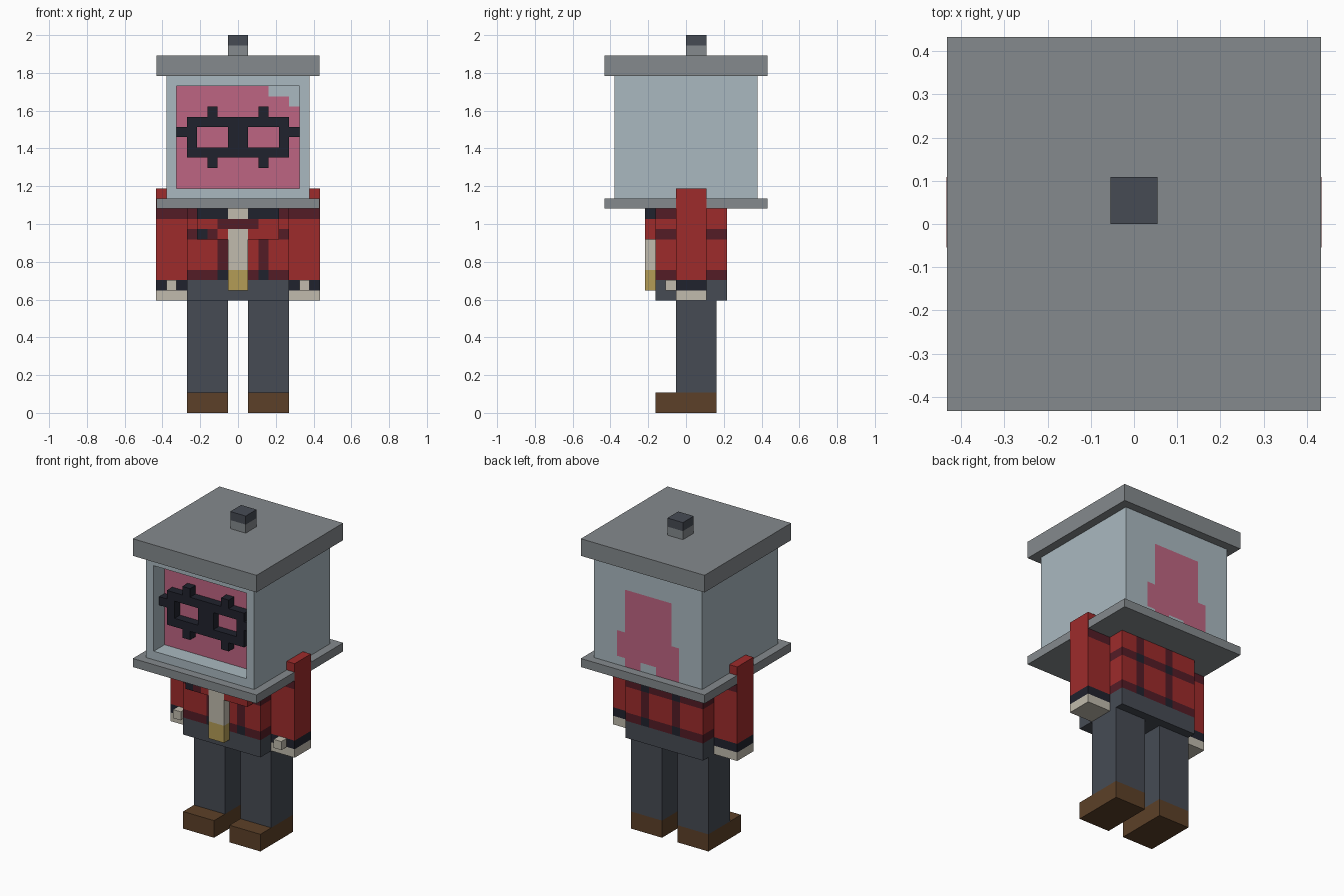
import bpy, bmesh
from mathutils import Matrix, Vector

if "Cube" in bpy.data.objects:
    bpy.data.objects.remove(bpy.data.objects["Cube"], do_unlink=True)

U = 2 / 37  # one grid unit; the figure is 37 units tall


def material(name, rgb):
    lin = [((c / 255 + 0.055) / 1.055) ** 2.4 for c in rgb] + [1]
    m = bpy.data.materials.new(name)
    m.use_nodes = True
    m.diffuse_color = lin
    m.node_tree.nodes["Principled BSDF"].inputs["Base Color"].default_value = lin
    return m


MATS = {n: material(n, c) for n, c in {
    "grey metal": (133, 138, 141), "pale glass": (170, 185, 192),
    "slate": (70, 75, 84), "red": (158, 43, 43), "dark red": (84, 28, 38),
    "near black": (32, 34, 45), "cream": (193, 187, 173),
    "gold": (180, 156, 86), "brown": (92, 64, 40), "pink": (190, 101, 130)}.items()}


def block(name, x, y, z, paint, cuts=(), window=None):
    """Box from ranges in units; cut along planes, then paint by name or rule."""
    bm = bmesh.new()
    lo, hi = Vector((x[0], y[0], z[0])), Vector((x[1], y[1], z[1]))
    bmesh.ops.create_cube(bm, size=1, matrix=Matrix.Translation((lo + hi) / 2)
                          @ Matrix.Diagonal((*(hi - lo), 1)))
    for axis, places in zip((0, 1, 2), cuts):
        for p in places:
            co, no = Vector(), Vector()
            co[axis], no[axis] = p, 1
            bmesh.ops.bisect_plane(bm, geom=bm.verts[:] + bm.edges[:] + bm.faces[:],
                                   plane_co=co, plane_no=no)
    bm.normal_update()
    if window:
        front = [f for f in bm.faces if f.normal.y < -0.9
                 and window(f.calc_center_median())]
        bmesh.ops.inset_region(bm, faces=front, thickness=0, depth=-2)
        bm.normal_update()
    names = []
    for f in bm.faces:
        c = paint if isinstance(paint, str) else paint(f.calc_center_median(), f.normal)
        if c not in names:
            names.append(c)
        f.material_index = names.index(c)
    bmesh.ops.scale(bm, vec=(U, U, U), verts=bm.verts)
    me = bpy.data.meshes.new(name)
    bm.to_mesh(me)
    bm.free()
    for n in names:
        me.materials.append(MATS[n])
    ob = bpy.data.objects.new(name, me)
    bpy.context.collection.objects.link(ob)
    return ob


def span(s, a, b):
    return tuple(sorted((s * a, s * b)))


# Colour rules
def plaid(c, n):
    band = 13 < c.z < 14 or 17 < c.z < 18
    column = abs(n.y) > 0.5 and (-2 < c.x < -1 or 2 < c.x < 3)
    if band and column:
        return "near black"
    if band or column or (c.z > 19 and c.y < -1):
        return "dark red"
    return "red"


def sleeve(c, n):
    if c.z < 12:
        return "cream"
    if c.z < 13:
        return "near black"
    return "dark red" if 19 < c.z < 20 and abs(n.y) > 0.5 else "red"


def lapel(c, n):
    if c.z > 19:
        return "near black"
    if c.z < 18:
        return "near black" if c.x < -3 else "dark red" if c.x < -2 else "red"
    return "dark red" if abs(c.x) < 2 else "red"


def shirt(c, n):
    if c.z < 14:
        return "gold"
    return "dark red" if 18 < c.z < 19 else "cream"


def tank(c, n):
    if n.y < -0.9 and c.y > -6:  # face at the back of the window
        notch = (c.x > 3 and c.z > 31) or (c.x > 5 and c.z > 30)
        return "pale glass" if notch else "pink"
    if n.y > 0.9:  # shape seen through the rear
        wide = abs(c.x) < 4 and c.z < 25
        tall = abs(c.x) < 3 and c.z < 30
        gap = c.z < 22 and (abs(c.x) < 1 or c.x > 3)
        return "pink" if (wide or tall) and not gap else "pale glass"
    return "pale glass"


# Legs, boots, arms and thumbs, mirrored
for side, s in (("right", -1), ("left", 1)):
    block(side + "_boot", span(s, 1, 5), (-3, 3), (0, 2), "brown")
    block(side + "_leg", span(s, 1, 5), (-1, 3), (2, 11), "slate")
    block(side + "_arm", span(s, 5, 8.03), (-1, 2), (11, 22), sleeve,
          ((), (), (12, 13, 19, 20)))
    block(side + "_thumb", span(s, 6, 7), (-2, -1), (12, 13), "cream")
    block(side + "_lapel", span(s, 1, 4), (-4, -3), (17, 20), lapel,
          ((-3, -2, 2), (), (18, 19)))

# Body
block("hips", (-5, 5), (-3, 4), (11, 13), "slate")
block("jacket", (-5, 5), (-3, 4), (13, 20), plaid,
      ((-2, -1, 2, 3), (-1,), (14, 17, 18, 19)))
block("shirt_front", (-1, 1), (-4, -3), (12, 20), shirt, ((), (), (14, 18, 19)))

# Lantern head
block("head_base", (-8, 8), (-8, 8), (20, 21), "grey metal")
block("head_tank", (-7, 7), (-7, 7), (21, 33), tank,
      ((-6, -4, -3, -1, 1, 3, 4, 5, 6), (), (22, 25, 30, 31, 32)),
      window=lambda c: abs(c.x) < 6 and 22 < c.z < 32)
block("head_lid", (-8, 8), (-8, 8), (33, 35), "grey metal")
block("lid_knob_stem", (-1, 1), (0, 2), (35, 36), "grey metal")
block("lid_knob", (-1, 1), (0, 2), (36, 37), "slate")

# Spectacles inside the window
depth = (-6, -5)
block("spectacle_bridge", (-1, 1), depth, (26, 28), "near black")
for bar, z in (("top", (28, 29)), ("bottom", (25, 26))):
    block("spectacle_" + bar + "_bar", (-5, 5), depth, z, "near black")
for side, s in (("right", -1), ("left", 1)):
    block(side + "_rim", span(s, 4, 5), depth, (26, 28), "near black")
    block(side + "_temple", span(s, 5, 6), depth, (27, 28), "near black")
    for lash, z in (("upper", (29, 30)), ("lower", (24, 25))):
        block(side + "_" + lash + "_lash", span(s, 2, 3), depth, z, "near black")
